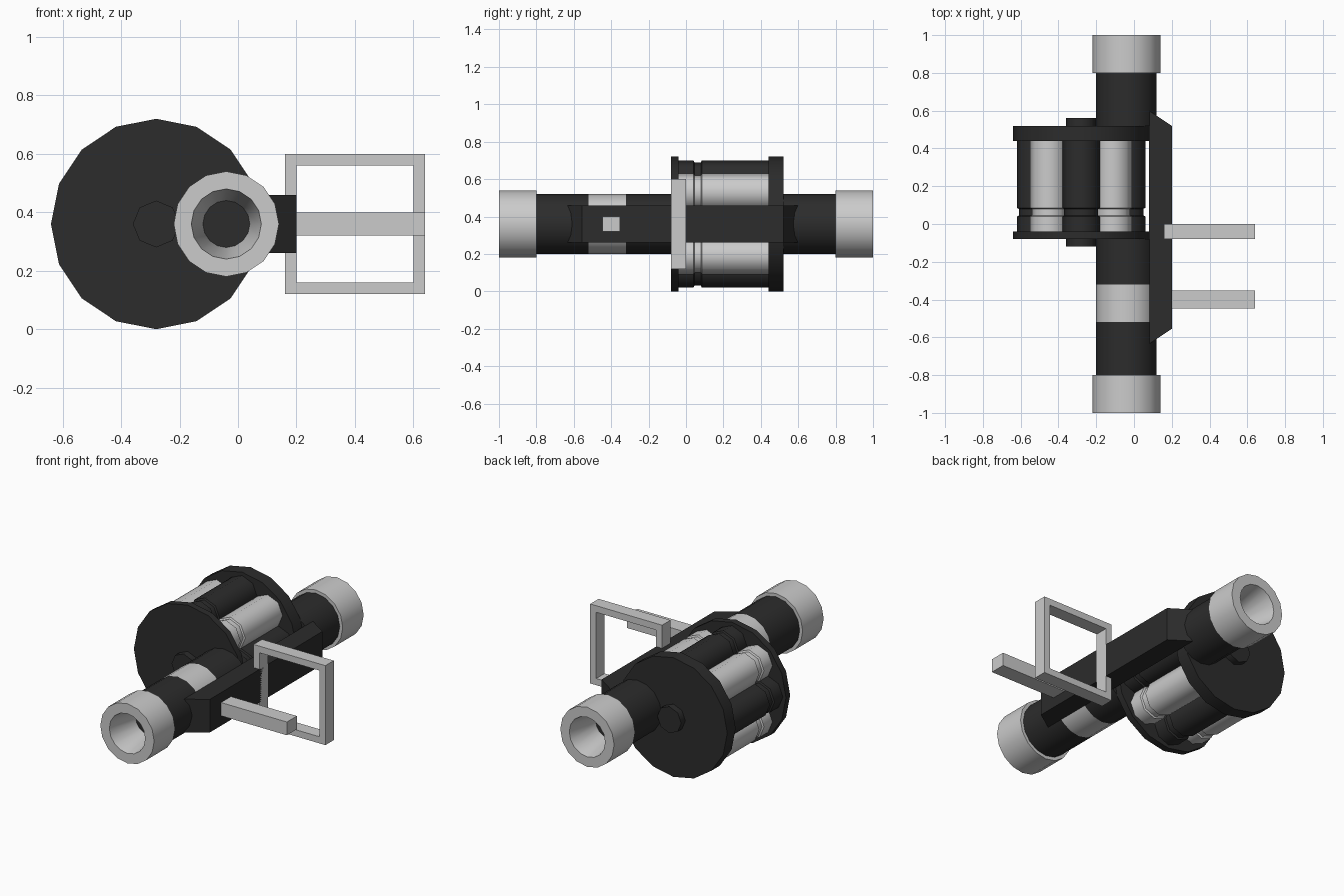
import bpy, bmesh, math
from mathutils import Matrix

if "Cube" in bpy.data.objects:
    bpy.data.objects.remove(bpy.data.objects["Cube"])

dark = bpy.data.materials.new("dark_metal")
dark.diffuse_color = (0.025, 0.025, 0.025, 1)
dark.use_nodes = True
dark.node_tree.nodes["Principled BSDF"].inputs["Base Color"].default_value = dark.diffuse_color


def finish(bm, name, mat=None, smooth=False):
    bmesh.ops.recalc_face_normals(bm, faces=bm.faces)
    me = bpy.data.meshes.new(name)
    bm.to_mesh(me)
    bm.free()
    ob = bpy.data.objects.new(name, me)
    bpy.context.collection.objects.link(ob)
    if mat:
        me.materials.append(mat)
    if smooth:
        bpy.ops.object.select_all(action='DESELECT')
        ob.select_set(True)
        bpy.context.view_layer.objects.active = ob
        bpy.ops.object.shade_smooth_by_angle(angle=math.radians(50))
    return ob


def lathe(name, profile, x, z, sides, mat=None, caps=True, closed=False):
    """Turn a list of (radius, y) points around a y-parallel axis at (x, z)."""
    bm = bmesh.new()
    rings = []
    for r, y in profile:
        rings.append([bm.verts.new((x + r * math.cos(2 * math.pi * i / sides), y,
                                    z + r * math.sin(2 * math.pi * i / sides)))
                      for i in range(sides)])
    pairs = list(zip(rings, rings[1:]))
    if closed:
        pairs.append((rings[-1], rings[0]))
    for a, b in pairs:
        for i in range(sides):
            j = (i + 1) % sides
            bm.faces.new((a[i], a[j], b[j], b[i]))
    if caps and not closed:
        bm.faces.new(rings[0])
        bm.faces.new(rings[-1])
    return finish(bm, name, mat, True)


def prism(bm, pts, axis_map, lo, hi):
    """Extrude a 2D outline between lo and hi; axis_map places (u, v, w)."""
    a = [bm.verts.new(axis_map(u, v, lo)) for u, v in pts]
    b = [bm.verts.new(axis_map(u, v, hi)) for u, v in pts]
    bm.faces.new(a)
    bm.faces.new(b)
    for i in range(len(pts)):
        j = (i + 1) % len(pts)
        bm.faces.new((a[i], a[j], b[j], b[i]))


BX, DX, AZ = -0.04, -0.28, 0.36   # barrel x, drum x, shared axis height

# barrel sections, with the drum sitting between them
lathe("barrel_front_tip", [(0.16, -0.8), (0.16, -0.52)], BX, AZ, 16, dark)
lathe("barrel_band", [(0.16, -0.52), (0.16, -0.32)], BX, AZ, 16)
lathe("barrel_front", [(0.16, -0.32), (0.16, -0.08)], BX, AZ, 16, dark)
lathe("barrel_rear", [(0.16, 0.52), (0.16, 0.8)], BX, AZ, 16, dark)

# funnel-shaped end collars
for name, s in (("front_collar", -1), ("rear_collar", 1)):
    lathe(name, [(0.08, s * 0.801), (0.18, s * 0.8), (0.18, s), (0.12, s),
                 (0.08, s * 0.801)][:4] + [(0.08, s * 0.802)],
          BX, AZ, 16, closed=True)
    lathe(name + "_bore_floor", [(0.082, s * 0.8), (0.082, s * 0.804)], BX, AZ, 16, dark)

# drum plates and axle
lathe("drum_front_plate", [(0.36, -0.08), (0.36, -0.04)], DX, AZ, 16, dark)
lathe("drum_rear_plate", [(0.36, 0.44), (0.36, 0.52)], DX, AZ, 16, dark)
lathe("drum_axle", [(0.08, -0.12), (0.08, 0.56)], DX, AZ, 8, dark)

# eight grooved chambers, alternating dark and light
groove = [(0.1, -0.04), (0.1, 0.04), (0.09, 0.045), (0.09, 0.08), (0.1, 0.085), (0.1, 0.44)]
for k in range(8):
    a = k * math.pi / 4
    lathe(f"chamber_{k + 1}", groove, DX + 0.24 * math.cos(a), AZ + 0.24 * math.sin(a),
          8, None if k % 2 else dark)

# side rail with slanted ends
bm = bmesh.new()
prism(bm, [(0.08, -0.635), (0.2, -0.555), (0.2, 0.52), (0.08, 0.6)],
      lambda u, v, w: (u, v, w), 0.26, 0.46)
finish(bm, "side_rail", dark)

# square handle frame
bm = bmesh.new()
outer = [(0.16, 0.12), (0.64, 0.12), (0.64, 0.6), (0.16, 0.6)]
inner = [(0.2, 0.16), (0.6, 0.16), (0.6, 0.56), (0.2, 0.56)]
loops = [[bm.verts.new((u, y, v)) for u, v in pts]
         for pts, y in ((outer, -0.08), (outer, 0), (inner, 0), (inner, -0.08))]
for n in range(4):
    a, b = loops[n], loops[(n + 1) % 4]
    for i in range(4):
        j = (i + 1) % 4
        bm.faces.new((a[i], a[j], b[j], b[i]))
finish(bm, "handle_frame")

# straight grip bar
bm = bmesh.new()
bmesh.ops.create_cube(bm, size=1, matrix=Matrix.Translation((0.41, -0.4, 0.36))
                      @ Matrix.Diagonal((0.46, 0.095, 0.08, 1)))
finish(bm, "grip_bar")
